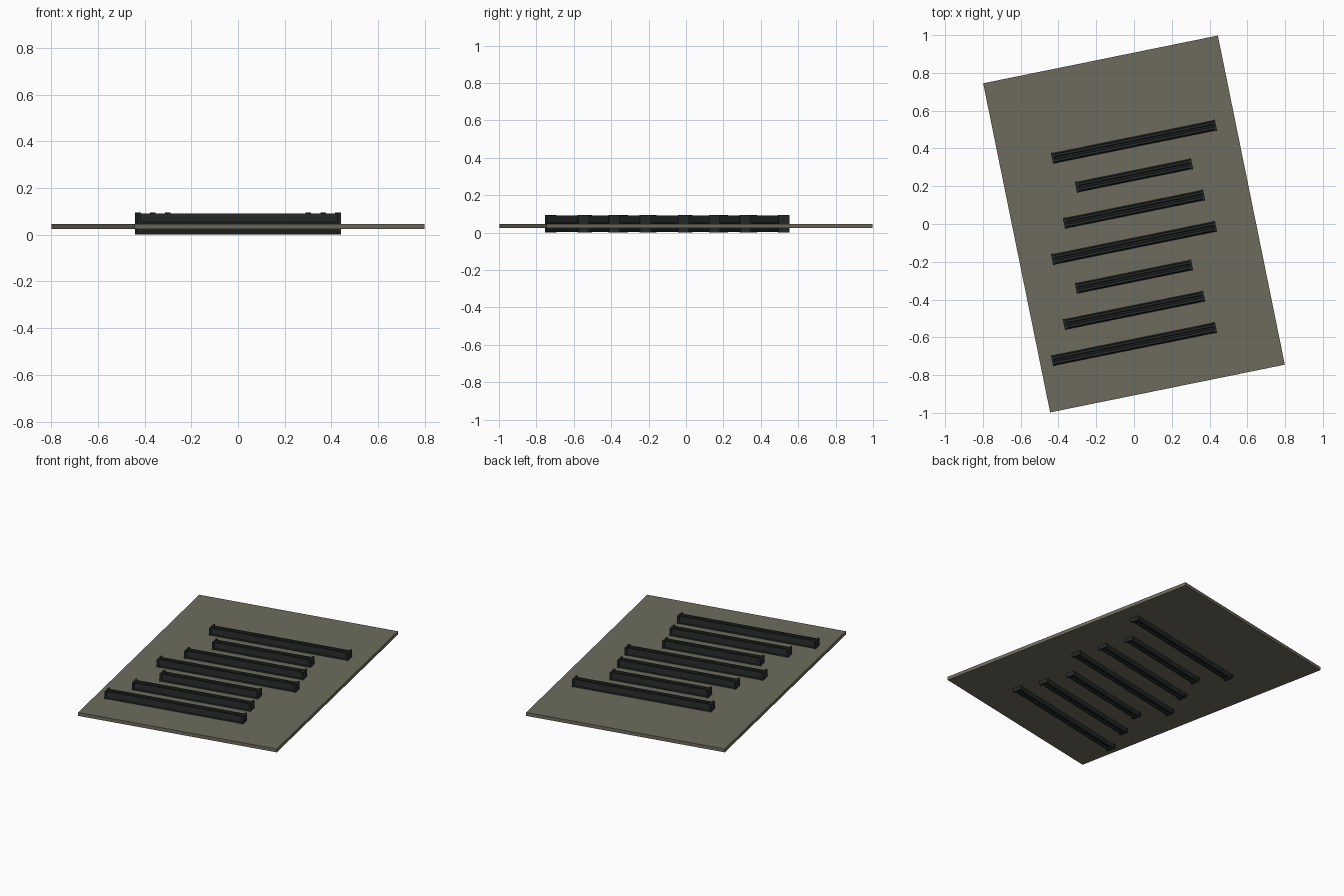
import bpy, bmesh, math
from mathutils import Matrix

if "Cube" in bpy.data.objects:
    bpy.data.objects.remove(bpy.data.objects["Cube"])

ANGLE = math.radians(11.5)


def material(name, color):
    m = bpy.data.materials.new(name)
    m.diffuse_color = (*color, 1)
    m.use_nodes = True
    m.node_tree.nodes["Principled BSDF"].inputs["Base Color"].default_value = m.diffuse_color
    return m


OLIVE = material("olive_grey", (0.155, 0.148, 0.110))
BLACK = material("charcoal", (0.020, 0.022, 0.022))


def finish(bm, name, mat, y):
    bmesh.ops.recalc_face_normals(bm, faces=bm.faces)
    mesh = bpy.data.meshes.new(name)
    bm.to_mesh(mesh)
    bm.free()
    mesh.materials.append(mat)
    ob = bpy.data.objects.new(name, mesh)
    bpy.context.collection.objects.link(ob)
    ob.location = (0, y, 0)
    ob.rotation_euler = (0, 0, ANGLE)
    return ob


def add_box(bm, x, z, size):
    mat = Matrix.Translation((x, 0, z)) @ Matrix.Diagonal((*size, 1))
    bmesh.ops.create_cube(bm, size=1, matrix=mat)


def add_extrusion(bm, profile, half):
    ends = [[bm.verts.new((x, y, z)) for y, z in profile] for x in (-half, half)]
    n = len(profile)
    for i in range(n):
        j = (i + 1) % n
        bm.faces.new((ends[0][i], ends[0][j], ends[1][j], ends[1][i]))
    for e in ends:
        bm.faces.new(e)


# flat tilted base panel
bm = bmesh.new()
add_box(bm, 0, 0.036, (1.268, 1.778, 0.022))
finish(bm, "base_panel", OLIVE, 0)

# grooved bar cross-section, passing through the panel
half_profile = [(0.004, 0.084), (0.008, 0.092), (0.020, 0.092),
                (0.023, 0.054), (0.027, 0.050), (0.027, 0.020),
                (0.020, 0.002), (0.008, 0.002), (0.004, 0.010)]
profile = half_profile + [(-y, z) for y, z in reversed(half_profile)]

# seven bars of three lengths, each closed by two end plates
bars = [0.443, 0.314, 0.379, 0.443, 0.314, 0.379, 0.443]
for i, half in enumerate(bars):
    bm = bmesh.new()
    add_extrusion(bm, profile, half - 0.010)
    for s in (-1, 1):
        add_box(bm, s * (half - 0.006), 0.0475, (0.012, 0.060, 0.095))
    finish(bm, f"slot_bar_{i + 1}", BLACK, 0.435 - 0.1785 * i)
